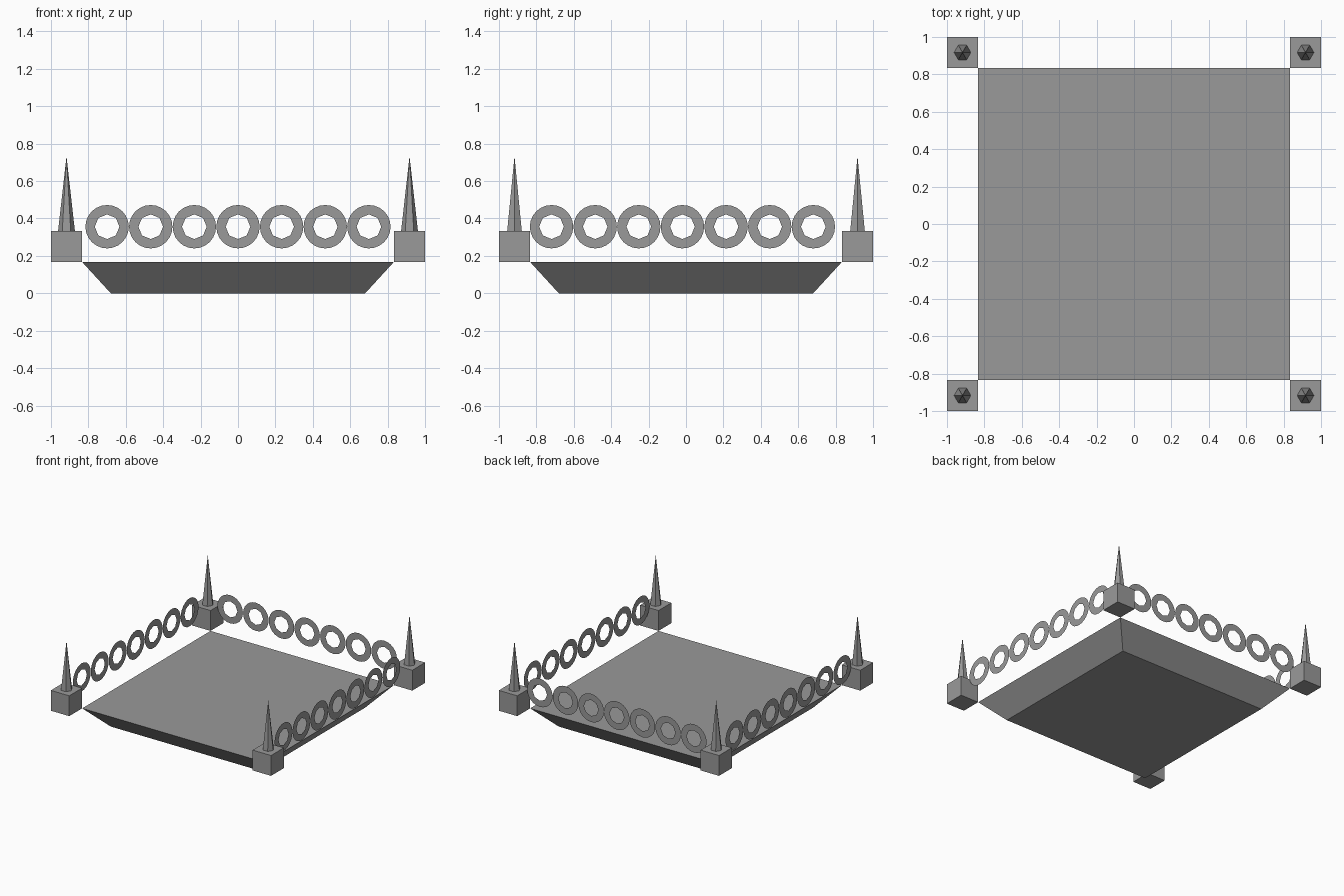
import bpy, bmesh
from math import pi, cos, sin, radians
from mathutils import Matrix, Vector

cube = bpy.data.objects.get("Cube")
if cube:
    bpy.data.objects.remove(cube, do_unlink=True)

stone = bpy.data.materials.new("grey_stone")
stone.use_nodes = True
GREY = (0.32, 0.32, 0.32, 1)
stone.diffuse_color = GREY
stone.node_tree.nodes["Principled BSDF"].inputs["Base Color"].default_value = GREY

POST = 0.917      # corner post centre
DECK = 0.833      # half width of the deck
DECK_Z = 0.167    # deck height and post size


def finish(name, bm):
    mesh = bpy.data.meshes.new(name)
    bm.to_mesh(mesh)
    bm.free()
    mesh.materials.append(stone)
    obj = bpy.data.objects.new(name, mesh)
    bpy.context.collection.objects.link(obj)
    return obj


# Deck: a slab tapering towards its underside
bm = bmesh.new()
bmesh.ops.create_cube(bm, size=1)
for v in bm.verts:
    top = v.co.z > 0
    half = DECK if top else 0.68
    v.co = Vector((2 * v.co.x * half, 2 * v.co.y * half, DECK_Z if top else 0))
finish("deck", bm)


# Corner posts, each with a six-sided spike
def corner(x, y, label):
    bm = bmesh.new()
    bmesh.ops.create_cube(bm, size=DECK_Z,
                          matrix=Matrix.Translation((x, y, DECK_Z * 1.5)))
    finish(label + "_post", bm)
    bm = bmesh.new()
    place = Matrix.Translation((x, y, 0.533)) @ Matrix.Rotation(pi / 2, 4, "Z")
    bmesh.ops.create_cone(bm, cap_ends=True, segments=6, radius1=0.045,
                          radius2=0, depth=0.4, matrix=place)
    # Keep two spike corners on the x axis
    if max(v.co.x for v in bm.verts) - x < 0.043:
        bmesh.ops.rotate(bm, verts=bm.verts, cent=(x, y, 0),
                         matrix=Matrix.Rotation(pi / 6, 3, "Z"))
    finish(label + "_spike", bm)


for sy, depth in ((-1, "front"), (1, "back")):
    for sx, side in ((-1, "right"), (1, "left")):
        corner(sx * POST, sy * POST, depth + "_" + side)


# Railings: rows of flat rings with eight-sided holes
def railing(name, centre, turn):
    bm = bmesh.new()
    place = Matrix.Translation(centre) @ Matrix.Rotation(radians(turn), 4, "Z")
    steps = 24
    for i in range(-3, 4):
        outer, inner = [], []
        for k in range(steps):
            a = 2 * pi * k / steps
            hole = 0.066 * cos(pi / 8) / cos(a % (pi / 4) - pi / 8)
            for ring, r in ((outer, 0.116), (inner, hole)):
                p = Vector((i * 0.2333 + r * cos(a), 0, r * sin(a)))
                ring.append(bm.verts.new(place @ p))
        for k in range(steps):
            n = (k + 1) % steps
            bm.faces.new((outer[k], outer[n], inner[n], inner[k]))
    finish(name, bm)


RING_Z = 0.356
SHIFT = -0.019
railing("back_railing", (0, POST + SHIFT, RING_Z), 0)
railing("left_railing", (POST, SHIFT, RING_Z), 90)
railing("right_railing", (-POST, SHIFT, RING_Z), 90)
